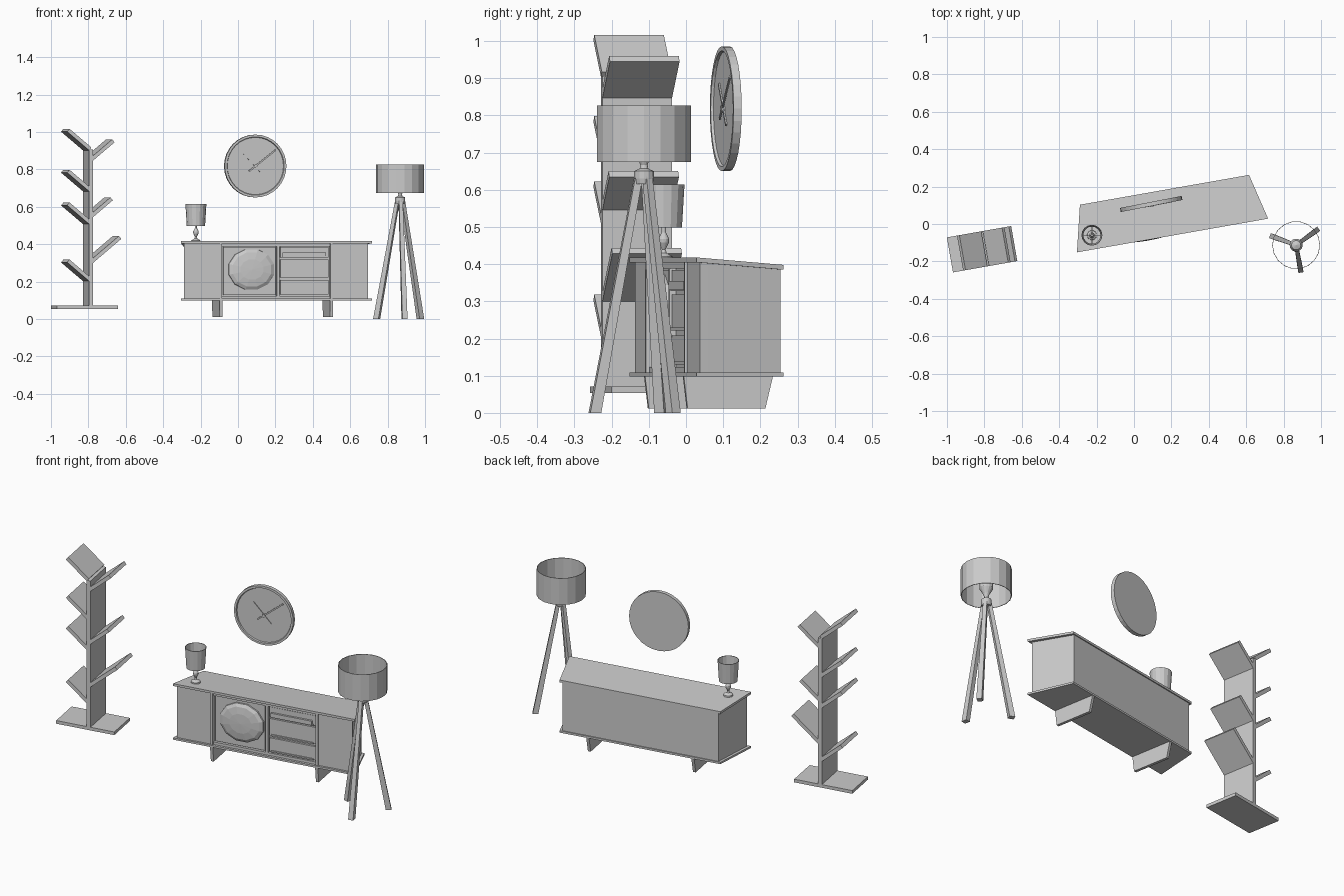
import bpy, bmesh
from math import sin, cos, pi, radians
from mathutils import Matrix, Vector

if "Cube" in bpy.data.objects:
    bpy.data.objects.remove(bpy.data.objects["Cube"])


def frame(x, y, z=0.0, deg=0.0):
    return Matrix.Translation((x, y, z)) @ Matrix.Rotation(radians(deg), 4, 'Z')


def make(name, verts, faces, M):
    bm = bmesh.new()
    vs = [bm.verts.new(M @ Vector(v)) for v in verts]
    for f in faces:
        bm.faces.new([vs[i] for i in f])
    bmesh.ops.remove_doubles(bm, verts=bm.verts, dist=1e-5)
    bmesh.ops.recalc_face_normals(bm, faces=bm.faces)
    me = bpy.data.meshes.new(name)
    bm.to_mesh(me)
    bm.free()
    ob = bpy.data.objects.new(name, me)
    bpy.context.collection.objects.link(ob)
    return ob


def loft(name, a, b, M):
    """Solid between two matching polygons."""
    n = len(a)
    faces = [tuple(range(n)), tuple(range(n, 2 * n))]
    faces += [(i, (i + 1) % n, n + (i + 1) % n, n + i) for i in range(n)]
    return make(name, list(a) + list(b), faces, M)


def box(name, u, v, z, M):
    q = [(u[0], v[0]), (u[1], v[0]), (u[1], v[1]), (u[0], v[1])]
    return loft(name, [(*p, z[0]) for p in q], [(*p, z[1]) for p in q], M)


def lathe(name, prof, seg, M, closed=False):
    """Revolve (radius, height) points around local z."""
    n = len(prof)
    verts = [(r * cos(2 * pi * s / seg), r * sin(2 * pi * s / seg), h)
             for s in range(seg) for r, h in prof]
    faces = []
    for s in range(seg):
        t = (s + 1) % seg
        for i in range(n if closed else n - 1):
            j = (i + 1) % n
            q = [s * n + i, t * n + i, t * n + j, s * n + j]
            if prof[i][0] == 0:
                q.pop(1)
            elif prof[j][0] == 0:
                q.pop(2)
            faces.append(q)
    return make(name, verts, faces, M)


# ---------- sideboard: tapered plan, origin at middle of front edge ----------
C = frame(0.206, -0.0615, 0, 10)


def plan(fw, bw, f, b, zf, zb):
    return [(-fw, f, zf), (fw, f, zf), (bw, b, zb), (-bw, b, zb)]


loft("sideboard_top", plan(.519, .459, 0, .248, .405, .385),
     plan(.519, .459, 0, .248, .418, .398), C)
loft("sideboard_bottom", plan(.519, .459, 0, .248, .098, .098),
     plan(.519, .459, 0, .248, .109, .109), C)
loft("sideboard_body", plan(.495, .446, .032, .242, .105, .105),
     plan(.495, .446, .032, .242, .404, .387), C)
for s, side in ((-1, "left"), (1, "right")):
    # end compartment, pillar and blade leg
    lo = [(s * .3, .012), (s * .5, .012), (s * .495, .035), (s * .3, .035)]
    loft(side + "_end_panel", [(*p, .105) for p in lo], [(*p, .405) for p in lo], C)
    box(side + "_pillar", (s * .3 - .006, s * .3 + .006), (.005, .035), (.105, .406), C)
    leg = [(.002, .1), (.246, .1), (.225, .012), (.0125, .012)]
    loft(side + "_blade_leg", [(s * .3 - .008, v, z) for v, z in leg],
         [(s * .3 + .008, v, z) for v, z in leg], C)

# centre bay: rails, divider, door and drawers
box("upper_rail", (-.295, .295), (.014, .035), (.388, .405), C)
box("lower_rail", (-.295, .295), (.014, .035), (.107, .124), C)
box("divider", (.004, .018), (.014, .035), (.12, .39), C)
box("door_panel", (-.285, -.002), (.022, .035), (.128, .384), C)
for i, (z0, z1) in enumerate(((.13, .208), (.222, .318), (.328, .384))):
    box(f"drawer_{i + 1}", (.024, .286), (.02, .035), (z0, z1), C)
    box(f"drawer_ledge_{i + 1}", (.035, .275), (.014, .022), (z0, z0 + .008), C)
box("drawer_handle", (.035, .27), (.008, .022), (.331, .355), C)
D = C @ Matrix.Translation((-.133, .024, .265)) @ Matrix.Rotation(pi / 2, 4, 'X') \
    @ Matrix.Diagonal((.128, .112, 1, 1)) @ Matrix.Rotation(pi / 12, 4, 'Z')
lathe("door_dome", [(0, 0), (1, 0), (.99, .01), (.84, .02), (.5, .026), (0, .028)], 12, D)

# ---------- table lamp ----------
T = frame(-.225, -.06)
lathe("table_lamp_base", [(0, .412), (.026, .412), (.025, .42), (.008, .43), (.005, .44),
                          (.014, .458), (.015, .468), (.006, .485), (.006, .51), (0, .51)], 16, T)
lathe("table_lamp_shade", [(.049, .498), (.056, .614), (.053, .614), (.046, .498)], 16, T, True)
box("lamp_spoke_x", (-.048, .048), (-.002, .002), (.503, .507), T)
box("lamp_spoke_y", (-.002, .002), (-.048, .048), (.503, .507), T)

# ---------- tripod floor lamp ----------
F = frame(.867, -.113)
lathe("floor_lamp_shade", [(.128, .675), (.128, .827), (.125, .827), (.125, .675)], 18, F, True)
lathe("tripod_hub", [(0, .615), (.024, .615), (.027, .63), (.027, .65), (.012, .657), (.01, .667),
                     (.017, .685), (.034, .715), (.035, .735), (.025, .758), (0, .766)], 14, F)
for i in range(3):
    L = F @ Matrix.Rotation(radians(44 + 120 * i - 4 - 4 * (i == 0)), 4, 'Z')
    w = .014
    foot = [(.119, -w, 0), (.149, -w, 0), (.149, w, 0), (.119, w, 0)]
    top = [(.004, -.01, .64), (.024, -.01, .64), (.024, .01, .64), (.004, .01, .64)]
    loft(f"tripod_leg_{i + 1}", foot, top, L)

# ---------- wall clock ----------
K = frame(.092, .107, .818, 11) @ Matrix.Rotation(pi / 2, 4, 'X')
lathe("clock_case", [(0, -.011), (.168, -.011), (.168, .011), (.156, .011), (.153, .004), (0, .004)], 32, K)
for name, deg, ln, tail, h in (("minute_hand", 38, .14, .045, .010), ("hour_hand", 133, .09, .06, .007)):
    H = K @ Matrix.Rotation(radians(deg), 4, 'Z')
    box(name, (-tail, ln), (-.004, .004), (h - .002, h + .002), H)
lathe("clock_pin", [(0, .002), (.009, .002), (.009, .014), (0, .014)], 12, K)

# ---------- tree bookshelf ----------
B = frame(-.802, -.133, 0, 10)
box("bookshelf_base", (-.185, .147), (-.095, .095), (.053, .071), B)
box("bookshelf_upright", (-.011, .011), (-.095, .095), (.065, .906), B)
ca, sa, th = cos(radians(40)), sin(radians(40)), .02
shelves = [(-1, z, .155) for z in (.203, .508, .683, .902)]
shelves += [(1, .30, .2), (1, .545, .14), (1, .847, .152)]
for i, (s, z, ln) in enumerate(shelves):
    p = [(.011, z), (.011 + ln * ca, z + ln * sa),
         (.011 + ln * ca - th * sa, z + ln * sa + th * ca), (.011 - th * sa, z + th * ca)]
    loft(f"angled_shelf_{i + 1}", [(s * u, -.095, h) for u, h in p],
         [(s * u, .095, h) for u, h in p], B)
